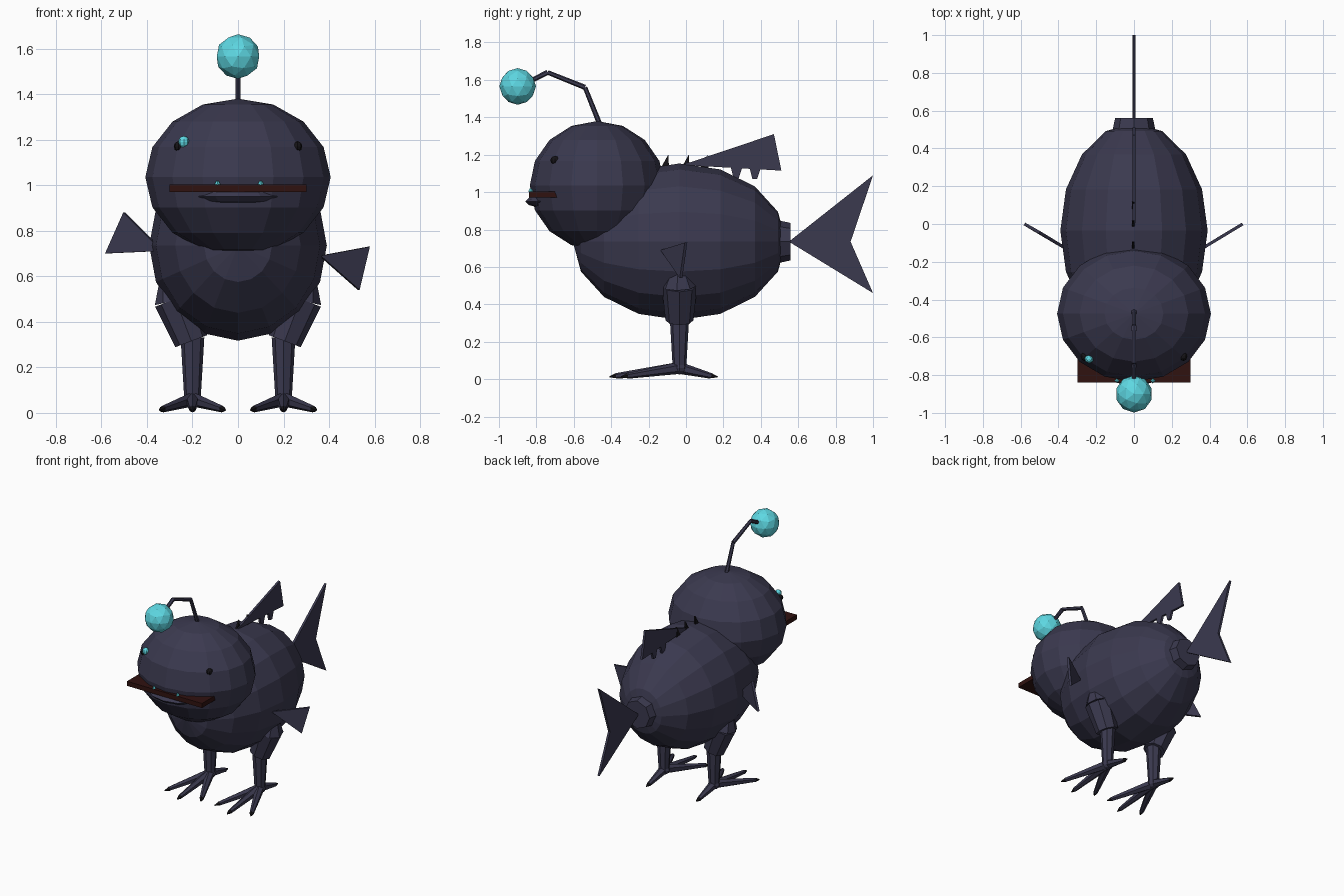
import bpy, bmesh
from math import radians
from mathutils import Vector, Matrix

if "Cube" in bpy.data.objects:
    bpy.data.objects.remove(bpy.data.objects["Cube"], do_unlink=True)


def material(name, rgb):
    m = bpy.data.materials.new(name)
    m.use_nodes = True
    m.diffuse_color = (*rgb, 1)
    m.node_tree.nodes["Principled BSDF"].inputs["Base Color"].default_value = (*rgb, 1)
    return m


SKIN = material("dark slate skin", (0.043, 0.041, 0.078))
GLOW = material("cyan glow", (0.11, 0.68, 0.76))
MOUTH = material("dark red mouth", (0.03, 0.006, 0.005))
BLACK = material("near black", (0.008, 0.007, 0.009))


def finish(name, bm, mat):
    bmesh.ops.recalc_face_normals(bm, faces=bm.faces)
    me = bpy.data.meshes.new(name)
    bm.to_mesh(me)
    bm.free()
    me.materials.append(mat)
    ob = bpy.data.objects.new(name, me)
    bpy.context.collection.objects.link(ob)
    return ob


def ball(name, centre, radii, mat, segs=16, rings=8, tilt=0):
    """Faceted ellipsoid; tilt turns its poles about x."""
    bm = bmesh.new()
    bmesh.ops.create_uvsphere(bm, u_segments=segs, v_segments=rings, radius=1)
    m = Matrix.Translation(centre) @ Matrix.Diagonal((*radii, 1)) @ Matrix.Rotation(radians(tilt), 4, "X")
    bm.transform(m)
    return finish(name, bm, mat)


def limb(name, a, b, r1, r2, mat=SKIN, sides=8):
    """Tapered cylinder from a to b."""
    a, b = Vector(a), Vector(b)
    bm = bmesh.new()
    bmesh.ops.create_cone(bm, cap_ends=True, segments=sides, radius1=r1, radius2=r2, depth=(b - a).length)
    bm.transform(Matrix.Translation((a + b) / 2) @ (b - a).to_track_quat("Z", "Y").to_matrix().to_4x4())
    return finish(name, bm, mat)


def plate(name, points, mat=SKIN, thick=0.016):
    """Flat polygon thickened evenly on both sides."""
    bm = bmesh.new()
    face = bm.faces.new([bm.verts.new(p) for p in points])
    face.normal_update()
    n = face.normal.copy()
    bmesh.ops.translate(bm, verts=bm.verts, vec=-n * thick / 2)
    ext = bmesh.ops.extrude_face_region(bm, geom=[face], use_keep_orig=True)
    top = [v for v in ext["geom"] if isinstance(v, bmesh.types.BMVert)]
    bmesh.ops.translate(bm, verts=top, vec=n * thick)
    return finish(name, bm, mat)


def box(name, lo, hi, mat):
    lo, hi = Vector(lo), Vector(hi)
    bm = bmesh.new()
    bmesh.ops.create_cube(bm, size=1)
    bm.transform(Matrix.Translation((lo + hi) / 2) @ Matrix.Diagonal((*(hi - lo), 1)))
    return finish(name, bm, mat)


# Body and head
ball("body", (0, -0.035, 0.735), (0.39, 0.57, 0.418), SKIN, tilt=90)
ball("head", (0, -0.475, 1.035), (0.407, 0.36, 0.345), SKIN)

# Mouth slab with the lower lip in front of its middle
box("mouth", (-0.3, -0.84, 0.97), (0.3, -0.6, 1.003), MOUTH)
ball("lower_lip", (0, -0.7, 0.95), (0.2, 0.16, 0.04), SKIN, 12, 6)
for x in (-0.09, 0.1):
    limb("tooth", (x, -0.83, 1.0), (x, -0.83, 1.018), 0.014, 0.006, GLOW, 4)

# Eyes, with a glint on one side
for s in (-1, 1):
    ball("eye", (s * 0.262, -0.7, 1.17), (0.02, 0.025, 0.022), BLACK, 8, 6)
ball("eye_glint", (-0.238, -0.715, 1.19), (0.024, 0.022, 0.026), GLOW, 8, 6)

# Lure on its bent rod
rod = [(-0.46, 1.36), (-0.54, 1.56), (-0.74, 1.64), (-0.88, 1.57)]
for (y1, z1), (y2, z2) in zip(rod, rod[1:]):
    limb("lure_rod", (0, y1, z1), (0, y2, z2), 0.014, 0.012, SKIN, 6)
bm = bmesh.new()
bmesh.ops.create_icosphere(bm, subdivisions=2, radius=0.098)
bm.transform(Matrix.Translation((0, -0.9, 1.565)))
finish("lure", bm, GLOW)

# Tail stump and forked tail fin
limb("tail_stump", (0, 0.42, 0.735), (0, 0.56, 0.735), 0.13, 0.1)
plate("tail_fin", [(0, 0.55, 0.735), (0, 1, 1.09), (0, 0.88, 0.735), (0, 1, 0.46)])

# Back fin with small spines along its base
plate("back_fin", [(0, -0.02, 1.145), (0, 0.47, 1.31), (0, 0.51, 1.115)])
for y in (-0.11, 0, 0.1):
    plate("back_spine", [(-0.004, y - 0.03, 1.12), (-0.004, y + 0.015, 1.2), (-0.004, y + 0.02, 1.12)], BLACK, 0.012)
for y in (0.27, 0.37):
    plate("fin_spine", [(0, y - 0.03, 1.13), (0, y + 0.03, 1.13), (0, y + 0.01, 1.07), (0, y - 0.015, 1.07)])

# Side fins, one raised and one lowered
plate("right_fin", [(-0.36, -0.13, 0.74), (-0.5, -0.045, 0.88), (-0.58, 0, 0.70), (-0.36, -0.13, 0.71)])
plate("left_fin", [(0.36, -0.13, 0.69), (0.575, 0, 0.73), (0.53, -0.027, 0.54)])

# Legs, toes and claws
for s, side in ((-1, "right"), (1, "left")):
    limb(side + "_thigh", (s * 0.205, -0.035, 0.315), (s * 0.275, -0.035, 0.5), 0.075, 0.095)
    limb(side + "_thigh_top", (s * 0.275, -0.035, 0.5), (s * 0.31, -0.04, 0.62), 0.095, 0.03)
    limb(side + "_shin", (s * 0.2, -0.035, 0.06), (s * 0.2, -0.035, 0.33), 0.036, 0.052)
    ankle = Vector((s * 0.2, -0.035, 0.06))
    ball(side + "_ankle", ankle, (0.042, 0.04, 0.035), SKIN, 8, 6)
    for dx, dy in ((-0.13, -0.28), (0, -0.34), (0.13, -0.28), (0, 0.17)):
        tip = Vector((ankle.x + dx, ankle.y + dy, 0.017))
        limb(side + "_toe", ankle, tip, 0.032, 0.015, SKIN, 6)
        out = Vector((dx, dy, 0)).normalized() * 0.035
        limb(side + "_claw", tip, tip + out - Vector((0, 0, 0.005)), 0.015, 0.003, BLACK, 5)
